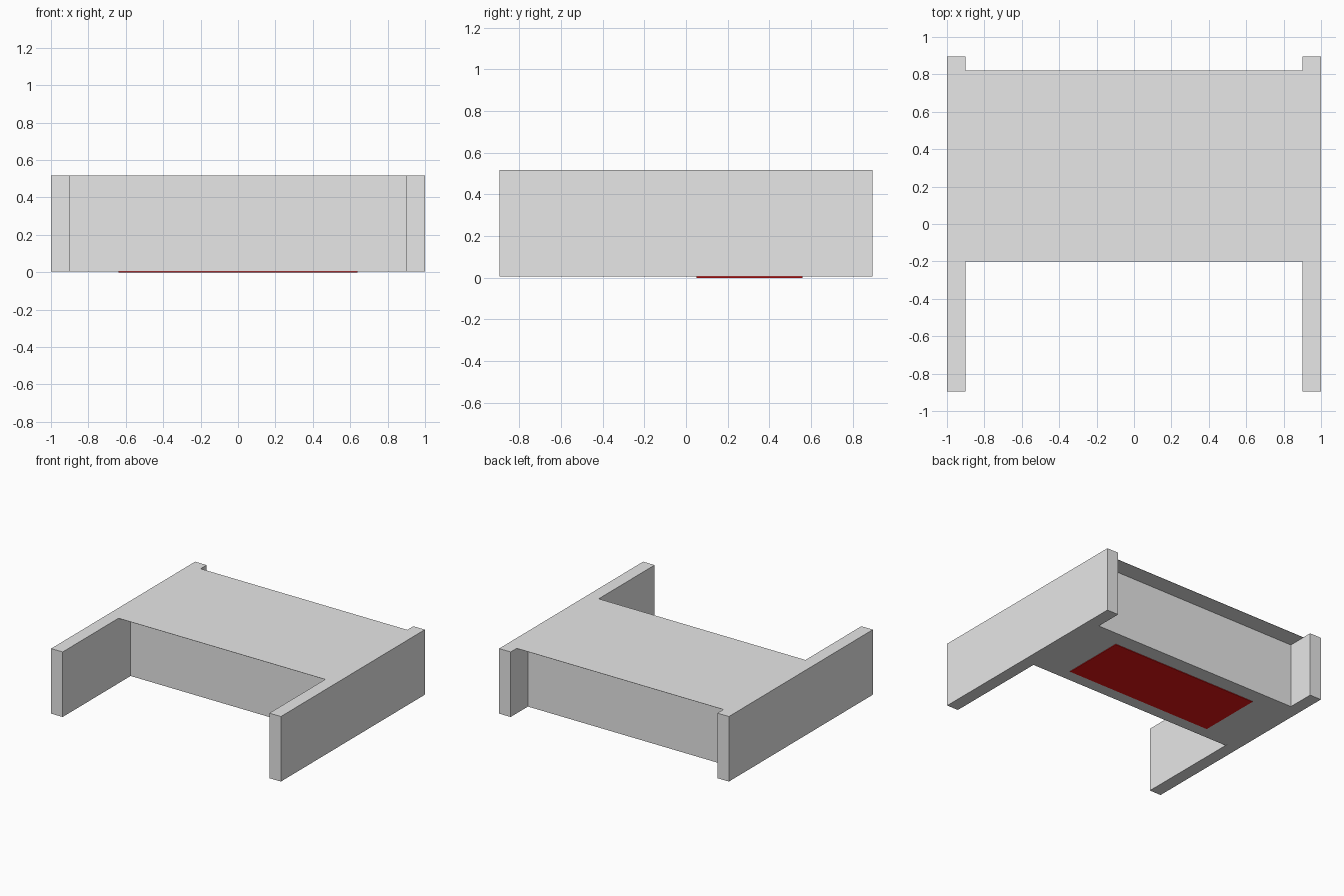
import bpy
import bmesh

cube = bpy.data.objects.get("Cube")
if cube:
    bpy.data.objects.remove(cube, do_unlink=True)


def material(name, colour):
    mat = bpy.data.materials.new(name)
    mat.use_nodes = True
    mat.diffuse_color = colour
    mat.node_tree.nodes["Principled BSDF"].inputs["Base Color"].default_value = colour
    return mat


def box(name, x, y, z, mat):
    """Box spanning the (low, high) range on each axis."""
    bm = bmesh.new()
    bmesh.ops.create_cube(bm, size=1)
    for v in bm.verts:
        v.co = [lo + (c + 0.5) * (hi - lo) for c, (lo, hi) in zip(v.co, (x, y, z))]
    mesh = bpy.data.meshes.new(name)
    bm.to_mesh(mesh)
    bm.free()
    mesh.materials.append(mat)
    obj = bpy.data.objects.new(name, mesh)
    bpy.context.collection.objects.link(obj)
    return obj


grey = material("light grey", (0.8, 0.8, 0.8, 1))
red = material("red", (1.0, 0.01, 0.01, 1))

BOTTOM, TOP, LIP = 0.005, 0.517, 0.002
INNER, OUTER = 0.9, 1.0

# Long side walls
for name, x in (("left_wall", (INNER, OUTER)), ("right_wall", (-OUTER, -INNER))):
    box(name, x, (-0.895, 0.895), (BOTTOM, TOP), grey)

# Solid body between the walls, under a thin top that overhangs front and back
box("body", (-INNER, INNER), (-0.05, 0.68), (BOTTOM, TOP - LIP), grey)
box("top_panel", (-INNER, INNER), (-0.2, 0.82), (TOP - LIP, TOP), grey)

# Coloured plate on the underside
box("underside_plate", (-0.64, 0.64), (0.05, 0.56), (0, BOTTOM), red)
